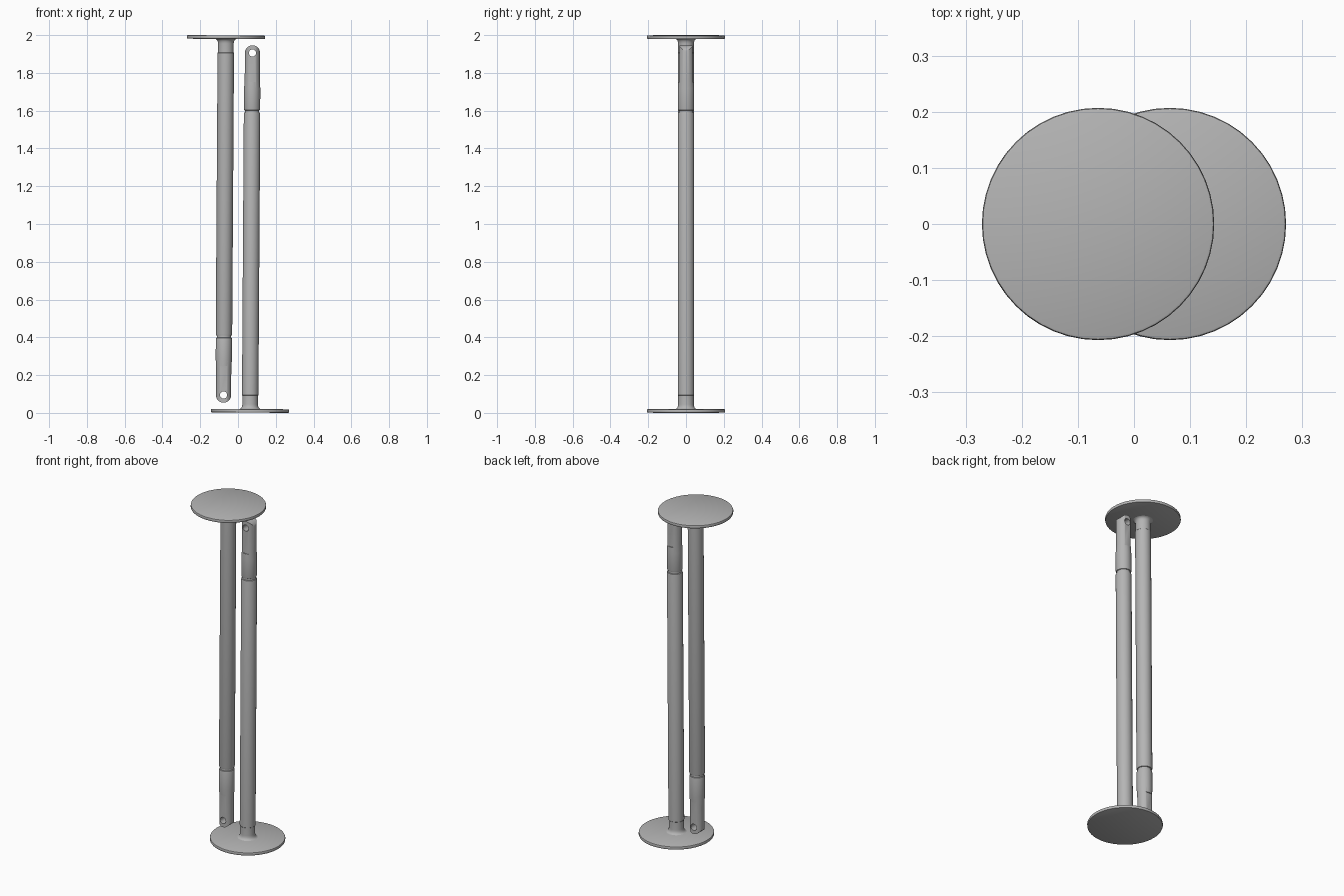
import bpy, bmesh, math
from mathutils import Matrix

old = bpy.data.objects.get("Cube")
if old:
    bpy.data.objects.remove(old)

grey = bpy.data.materials.new("plain grey")
grey.use_nodes = True
grey.diffuse_color = (0.46, 0.46, 0.46, 1)
grey.node_tree.nodes["Principled BSDF"].inputs["Base Color"].default_value = (0.46, 0.46, 0.46, 1)


def make(name, bm):
    bmesh.ops.recalc_face_normals(bm, faces=bm.faces)
    me = bpy.data.meshes.new(name)
    bm.to_mesh(me)
    bm.free()
    me.materials.append(grey)
    ob = bpy.data.objects.new(name, me)
    bpy.context.collection.objects.link(ob)
    return ob


def lathe(name, profile, n=48):
    """Closed solid of revolution about z from (radius, height) pairs."""
    bm = bmesh.new()
    rings = [[bm.verts.new((r * math.cos(2 * math.pi * i / n), r * math.sin(2 * math.pi * i / n), z))
              for i in range(n)] for r, z in profile]
    for a, b in zip(rings, rings[1:]):
        for i in range(n):
            j = (i + 1) % n
            bm.faces.new((a[i], a[j], b[j], b[i]))
    bm.faces.new(rings[0][::-1])
    bm.faces.new(rings[-1])
    return make(name, bm)


def prism(name, outline, y0, y1):
    """Outline of (x, z) points extruded along y."""
    bm = bmesh.new()
    a = [bm.verts.new((x, y0, z)) for x, z in outline]
    b = [bm.verts.new((x, y1, z)) for x, z in outline]
    bm.faces.new(a)
    bm.faces.new(b[::-1])
    for i in range(len(a)):
        j = (i + 1) % len(a)
        bm.faces.new((a[i], b[i], b[j], a[j]))
    return make(name, bm)


def cut(ob, cutter, operation):
    cutter.hide_render = True
    mod = ob.modifiers.new("cut", 'BOOLEAN')
    mod.operation, mod.object, mod.solver = operation, cutter, 'EXACT'
    bpy.context.view_layer.objects.active = ob
    bpy.ops.object.modifier_apply(modifier=mod.name)
    bpy.data.objects.remove(cutter)


# round flange plate with softened rim
flange = lathe("flange", [(0.202, 0), (0.2055, 0.0015), (0.207, 0.005), (0.207, 0.014),
                          (0.2055, 0.0175), (0.202, 0.019)])

# long shaft: fillet on the plate, neck, main tube
shaft = lathe("shaft", [(0.058, 0.018), (0.051, 0.021), (0.046, 0.026), (0.0425, 0.034), (0.0415, 0.044),
                        (0.0415, 0.091), (0.0435, 0.093), (0.0435, 1.582), (0.042, 1.588),
                        (0.038, 1.590)])

# rod end: groove, collar, tapered tip
rod_end = lathe("rod_end", [(0.038, 1.588), (0.038, 1.600), (0.0415, 1.602), (0.043, 1.608),
                            (0.043, 1.715), (0.040, 1.765), (0.0395, 1.96)])

# round the tip across its width
HOLE_Z, TIP = 1.904, 0.0405
arc = [(TIP * math.cos(math.pi * i / 24), HOLE_Z + TIP * math.sin(math.pi * i / 24)) for i in range(25)]
cut(rod_end, prism("tip_outline", [(0.06, 1.5), (0.06, 1.77), (TIP, 1.78)] + arc
                   + [(-TIP, 1.78), (-0.06, 1.77), (-0.06, 1.5)], -0.1, 0.1), 'INTERSECT')

# front and back flats
for s in (-1, 1):
    box = [(-0.06, 1.75), (0.06, 1.75), (0.06, 2.0), (-0.06, 2.0)]
    cut(rod_end, prism("flat_cutter", box, *sorted((s * 0.0355, s * 0.1))), 'DIFFERENCE')

# pin hole
circle = [(0.019 * math.cos(2 * math.pi * i / 32), HOLE_Z + 0.019 * math.sin(2 * math.pi * i / 32))
          for i in range(32)]
cut(rod_end, prism("hole_cutter", circle, -0.1, 0.1), 'DIFFERENCE')

parts = [flange, shaft, rod_end]
bpy.ops.object.select_all(action='DESELECT')
for ob in parts:
    ob.select_set(True)
bpy.context.view_layer.objects.active = flange
bpy.ops.object.shade_smooth_by_angle(angle=math.radians(30))

# lean the first rod slightly, then add its upside-down twin beside it
place = Matrix.Translation((0.064, 0, 0.0014)) @ Matrix.Rotation(0.0065, 4, 'Y')
flip = Matrix.Translation((0, 0, 2)) @ Matrix.Rotation(math.pi, 4, 'Y')
for ob in parts:
    twin = ob.copy()
    base = ob.name
    ob.name, twin.name = "lower_" + base, "upper_" + base
    bpy.context.collection.objects.link(twin)
    ob.matrix_world = place
    twin.matrix_world = flip @ place
